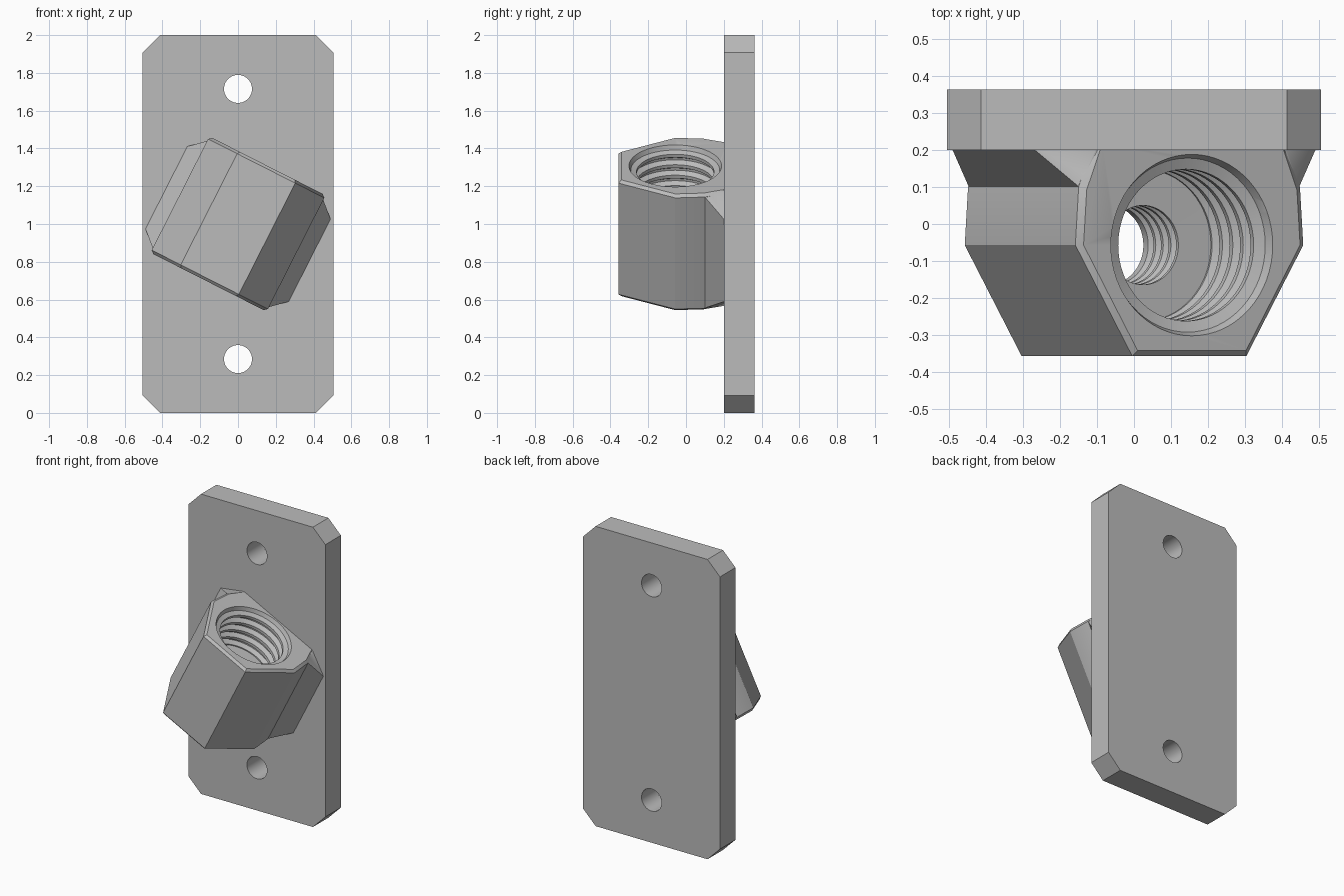
import bpy, bmesh
from math import pi, cos, sin, radians
from mathutils import Matrix

cube = bpy.data.objects.get("Cube")
if cube:
    bpy.data.objects.remove(cube, do_unlink=True)

grey = bpy.data.materials.new("light grey")
grey.use_nodes = True
colour = (0.5, 0.5, 0.5, 1)
grey.diffuse_color = colour
grey.node_tree.nodes["Principled BSDF"].inputs["Base Color"].default_value = colour

TILT = Matrix.Translation((0, 0, 1)) @ Matrix.Rotation(radians(26.9), 4, 'Y')
AXIS_Y = -0.057
HALF = 0.345          # half length of the socket
SEGMENTS = 64


def finish(name, bm, matrix=Matrix()):
    bmesh.ops.recalc_face_normals(bm, faces=bm.faces)
    bm.transform(matrix)
    mesh = bpy.data.meshes.new(name)
    bm.to_mesh(mesh)
    bm.free()
    mesh.materials.append(grey)
    obj = bpy.data.objects.new(name, mesh)
    bpy.context.collection.objects.link(obj)
    return obj


def loft(name, rings, matrix=Matrix()):
    """Skin a stack of equal-sized rings and cap both ends."""
    bm = bmesh.new()
    loops = [[bm.verts.new(p) for p in ring] for ring in rings]
    n = len(loops[0])
    for a, b in zip(loops, loops[1:]):
        for i in range(n):
            j = (i + 1) % n
            bm.faces.new((a[i], a[j], b[j], b[i]))
    bm.faces.new(loops[0])
    bm.faces.new(loops[-1])
    return finish(name, bm, matrix)


def combine(target, tool, operation):
    mod = target.modifiers.new(operation.title(), 'BOOLEAN')
    mod.operation, mod.solver, mod.object = operation, 'EXACT', tool
    bpy.context.view_layer.objects.active = target
    bpy.ops.object.modifier_apply(modifier=mod.name)
    bpy.data.objects.remove(tool, do_unlink=True)


def revolved(name, profile, matrix):
    """Turn (radius, height) pairs around z."""
    angles = [2 * pi * i / SEGMENTS for i in range(SEGMENTS)]
    return loft(name, [[(r * cos(a), r * sin(a), h) for a in angles]
                       for r, h in profile], matrix)


def smooth(obj):
    bpy.ops.object.select_all(action='DESELECT')
    obj.select_set(True)
    bpy.context.view_layer.objects.active = obj
    bpy.ops.object.shade_smooth_by_angle(angle=radians(25))


# Mounting plate with clipped corners and two screw holes
w, c = 0.505, 0.092
outline = [(-w, c), (-w + c, 0), (w - c, 0), (w, c),
           (w, 2 - c), (w - c, 2), (c - w, 2), (-w, 2 - c)]
plate = loft("mounting_plate", [[(x, y, z) for x, z in outline] for y in (0.2, 0.363)])
for z in (0.285, 1.715):
    place = Matrix.Translation((0, 0.28, z)) @ Matrix.Rotation(pi / 2, 4, 'X')
    combine(plate, revolved("screw_hole_cutter", [(0.074, -0.2), (0.074, 0.2)], place),
            'DIFFERENCE')
smooth(plate)

# Half-hexagonal socket, chamfered at both ends
half = [(0.285, 0.29), (0.335, 0.157), (0.345, 0), (0.1725, -0.3)]
section = half + [(-u, v) for u, v in reversed(half)]
socket = loft("threaded_socket",
              [[(u * s, AXIS_Y + v * s, h) for u, v in section]
               for s, h in ((0.95, -HALF), (1, 0.015 - HALF),
                            (1, HALF - 0.015), (0.95, HALF))], TILT)

# Flared foot joining the socket to the plate
bm = bmesh.new()
for su in (-1, 1):
    for sw in (-1, 1):
        for u, y, h in ((0.333, 0.1, 0.329), (0.425, 0.2, 0.245), (0.425, 0.21, 0.245),
                        (0.285, 0.2, 0.341), (0.285, 0.21, 0.341)):
            bm.verts.new((su * u, y, sw * h))
bmesh.ops.convex_hull(bm, input=bm.verts)
combine(socket, finish("foot", bm, TILT), 'UNION')


# Threaded bore: wide at both ends, narrow in the middle
def thread(top, bottom, minor, major, pitch):
    points = []
    h = top
    while h - pitch > bottom:
        points += [(minor, h), (minor, h - pitch * 0.3),
                   (major, h - pitch * 0.55), (major, h - pitch * 0.75)]
        h -= pitch
    return points + [(minor, h), (minor, bottom)]


bore = [(0.255, HALF + 0.01), (0.245, HALF), (0.235, HALF - 0.025)]
bore += thread(HALF - 0.035, 0.055, 0.205, 0.232, 0.062)
bore += thread(0.054, -0.155, 0.107, 0.122, 0.045)
bore += thread(-0.156, 0.035 - HALF, 0.205, 0.232, 0.062)
bore += [(0.235, 0.025 - HALF), (0.245, -HALF), (0.255, -HALF - 0.01)]
place = TILT @ Matrix.Translation((0, AXIS_Y, 0))
combine(socket, revolved("bore_cutter", bore, place), 'DIFFERENCE')
smooth(socket)
